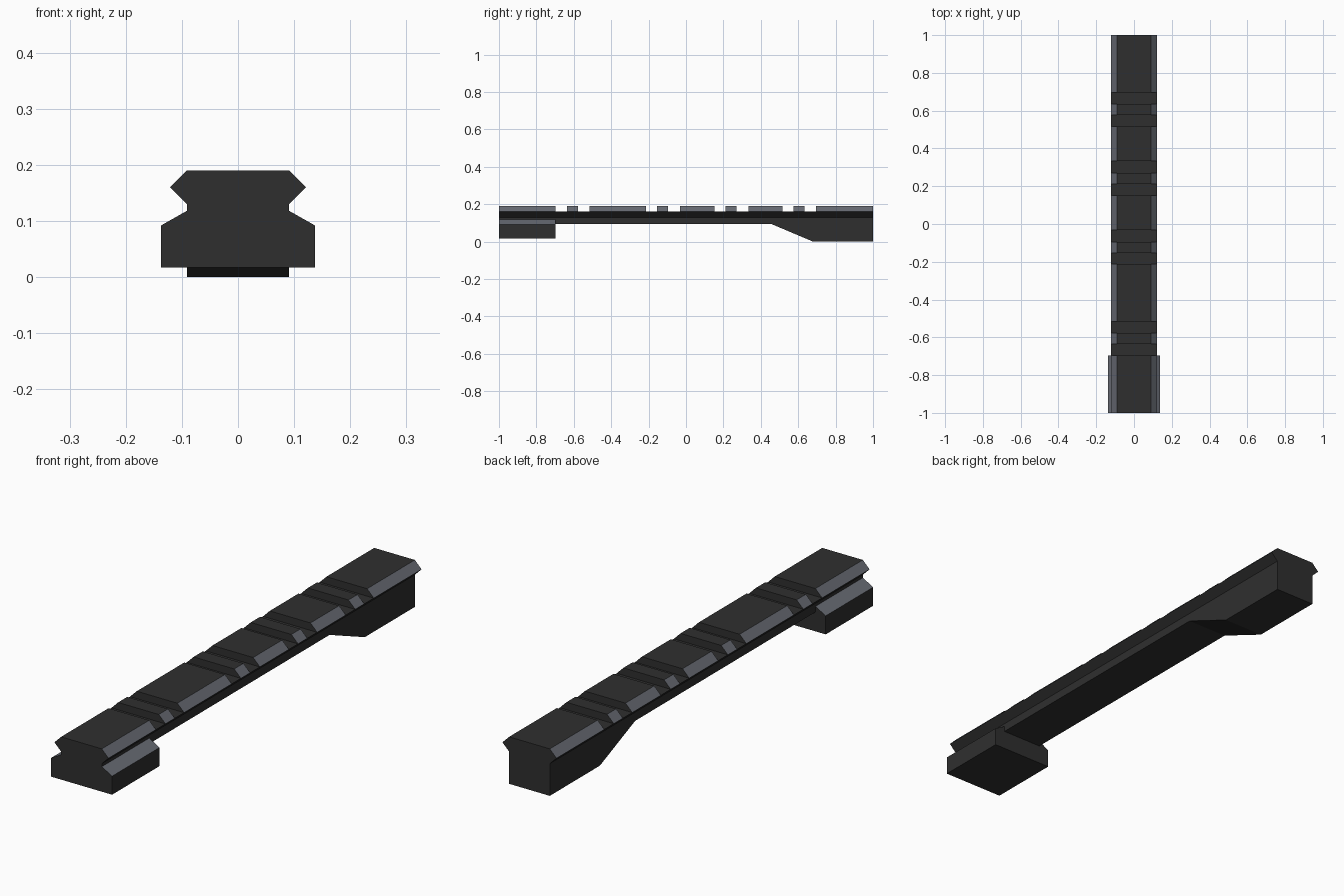
import bpy
import bmesh
from mathutils import Vector

cube = bpy.data.objects.get("Cube")
if cube:
    bpy.data.objects.remove(cube, do_unlink=True)


def make_material(name, rgb):
    mat = bpy.data.materials.new(name)
    mat.use_nodes = True
    mat.diffuse_color = (*rgb, 1)
    bsdf = mat.node_tree.nodes["Principled BSDF"]
    bsdf.inputs["Base Color"].default_value = (*rgb, 1)
    bsdf.inputs["Roughness"].default_value = 0.6
    return mat


BLACK = make_material("matte black", (0.028, 0.028, 0.028))
GREY = make_material("worn edge grey", (0.135, 0.145, 0.17))


def prism(name, points, axis, start, end, open_bottom=False):
    """Extrude a profile along y (points are x, z) or along x (points are y, z)."""
    def place(p, d):
        return Vector((p[0], d, p[1])) if axis == "y" else Vector((d, p[0], p[1]))

    bm = bmesh.new()
    rings = [[bm.verts.new(place(p, d)) for p in points] for d in (start, end)]
    for ring in rings:
        bm.faces.new(ring)
    n = len(points)
    for i in range(n):
        j = (i + 1) % n
        bm.faces.new((rings[0][i], rings[0][j], rings[1][j], rings[1][i]))
    bmesh.ops.recalc_face_normals(bm, faces=bm.faces)
    # Upward sloping side chamfers are grey, everything else is black
    for f in bm.faces:
        f.normal_update()
        f.material_index = int(f.normal.z > 0.3 and abs(f.normal.x) > 0.3)
    if open_bottom:
        hidden = [f for f in bm.faces if f.normal.z < -0.9]
        bmesh.ops.delete(bm, geom=hidden, context="FACES")
    mesh = bpy.data.meshes.new(name)
    bm.to_mesh(mesh)
    bm.free()
    mesh.materials.append(BLACK)
    mesh.materials.append(GREY)
    obj = bpy.data.objects.new(name, mesh)
    bpy.context.collection.objects.link(obj)
    return obj


def mirrored(half):
    """Close a right-hand profile with its mirror image."""
    return half + [(-x, z) for x, z in reversed(half)]


# Rail body, up to the floor of the cross slots
prism("rail_body", mirrored([(0.091, 0.095), (0.091, 0.13), (0.121, 0.16)]), "y", -1, 1)

# Chamfered teeth left standing between the cross slots
tooth = mirrored([(0.121, 0.16), (0.091, 0.19)])
spans = [(-1, -0.697), (-0.636, -0.577), (-0.517, -0.213), (-0.154, -0.095),
         (-0.033, 0.152), (0.211, 0.27), (0.333, 0.516), (0.576, 0.634), (0.695, 1)]
for i, (y0, y1) in enumerate(spans, 1):
    prism(f"rail_tooth_{i}", tooth, "y", y0, y1, open_bottom=True)

# Wide front clamp wrapped around the underside of the rail
prism("front_clamp",
      mirrored([(0.137, 0.017), (0.137, 0.092), (0.091, 0.118), (0.091, 0.095)]),
      "y", -1, -0.697)

# Rear foot with a sloping lead-in
prism("rear_foot", [(0.455, 0.095), (0.68, 0), (1, 0), (1, 0.095)], "x", -0.091, 0.091)
